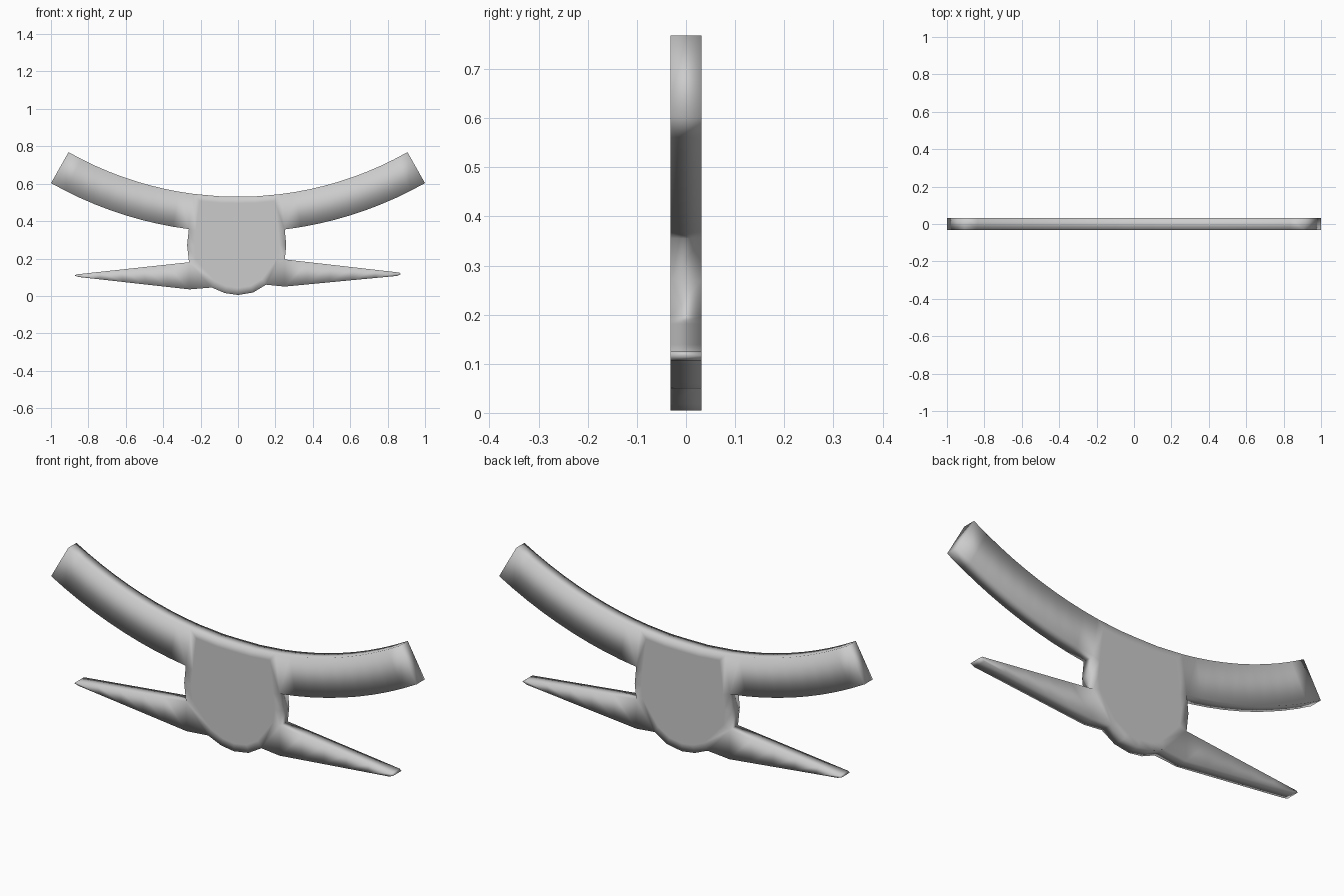
import bpy, bmesh
from math import sin, cos, radians

if "Cube" in bpy.data.objects:
    bpy.data.objects.remove(bpy.data.objects["Cube"])

HALF = 0.032            # half thickness
ZC, R_IN, R_OUT = 2.37, 1.84, 2.03   # arc that the upper arms follow

bm = bmesh.new()


def face(points):
    bm.faces.new([bm.verts.new((x, -HALF, z)) for x, z in points])


def strip(upper, lower):
    for i in range(len(upper) - 1):
        face([lower[i], lower[i + 1], upper[i + 1], upper[i]])


def arc(r, deg):
    a = radians(deg)
    return (r * sin(a), ZC - r * cos(a))


def lerp(a, b, t):
    return (a[0] + (b[0] - a[0]) * t, a[1] + (b[1] - a[1]) * t)


# per side: sign, arm start angle, then hub and spike corner points
sides = [
    (1, 7.07, (0.08, 0.018), (0.15, 0.06), (0.25, 0.05), (0.25, 0.195),
     (0.258, 0.27), (0.862, 0.125), (0.85, 0.107), (0.872, 0.117)),
    (-1, 7.45, (0.07, 0.015), (0.14, 0.045), (0.26, 0.035), (0.262, 0.18),
     (0.272, 0.27), (0.865, 0.115), (0.85, 0.101), (0.873, 0.108)),
]
halves = []
for s, start, chin, low, root, high, waist, tip_up, tip_lo, tip in sides:
    m = lambda p: (s * p[0], p[1])
    # curved upper arm
    angles = [start + (29.5 - start) * i / 9 for i in range(10)]
    upper = [m(arc(R_IN, a)) for a in angles]
    lower = [m(arc(R_OUT, a)) for a in angles]
    strip(upper, lower)
    # tapered lower spike
    face([m(low), m(root), m(high)])
    ts = [i / 5 for i in range(6)]
    strip([m(lerp(high, tip_up, t)) for t in ts],
          [m(lerp(root, tip_lo, t)) for t in ts])
    face([m(tip_lo), m(tip), m(tip_up)])
    halves.append([m(chin), m(low), m(high), m(waist), lower[0], upper[0],
                   m(arc(R_IN, 3.2))])

# central hub: outer band plus flat middle
ring = [(0, 0.005)] + halves[0] + [(0, 0.532)] + halves[1][::-1]
inner = [lerp((0, 0.28), p, 0.86) for p in ring]
n = len(ring)
for i in range(n):
    j = (i + 1) % n
    face([ring[i], ring[j], inner[j], inner[i]])
face(inner)

# weld the front and extrude it into a plate
bmesh.ops.remove_doubles(bm, verts=bm.verts, dist=0.0005)
bmesh.ops.recalc_face_normals(bm, faces=bm.faces)
out = bmesh.ops.extrude_face_region(bm, geom=bm.faces[:], use_keep_orig=True)
bmesh.ops.translate(bm, vec=(0, 2 * HALF, 0),
                    verts=[g for g in out["geom"] if isinstance(g, bmesh.types.BMVert)])
bmesh.ops.recalc_face_normals(bm, faces=bm.faces)
for f in bm.faces:
    f.smooth = True

mesh = bpy.data.meshes.new("winged_plate")
bm.to_mesh(mesh)
bm.free()
bpy.context.collection.objects.link(bpy.data.objects.new("winged_plate", mesh))
